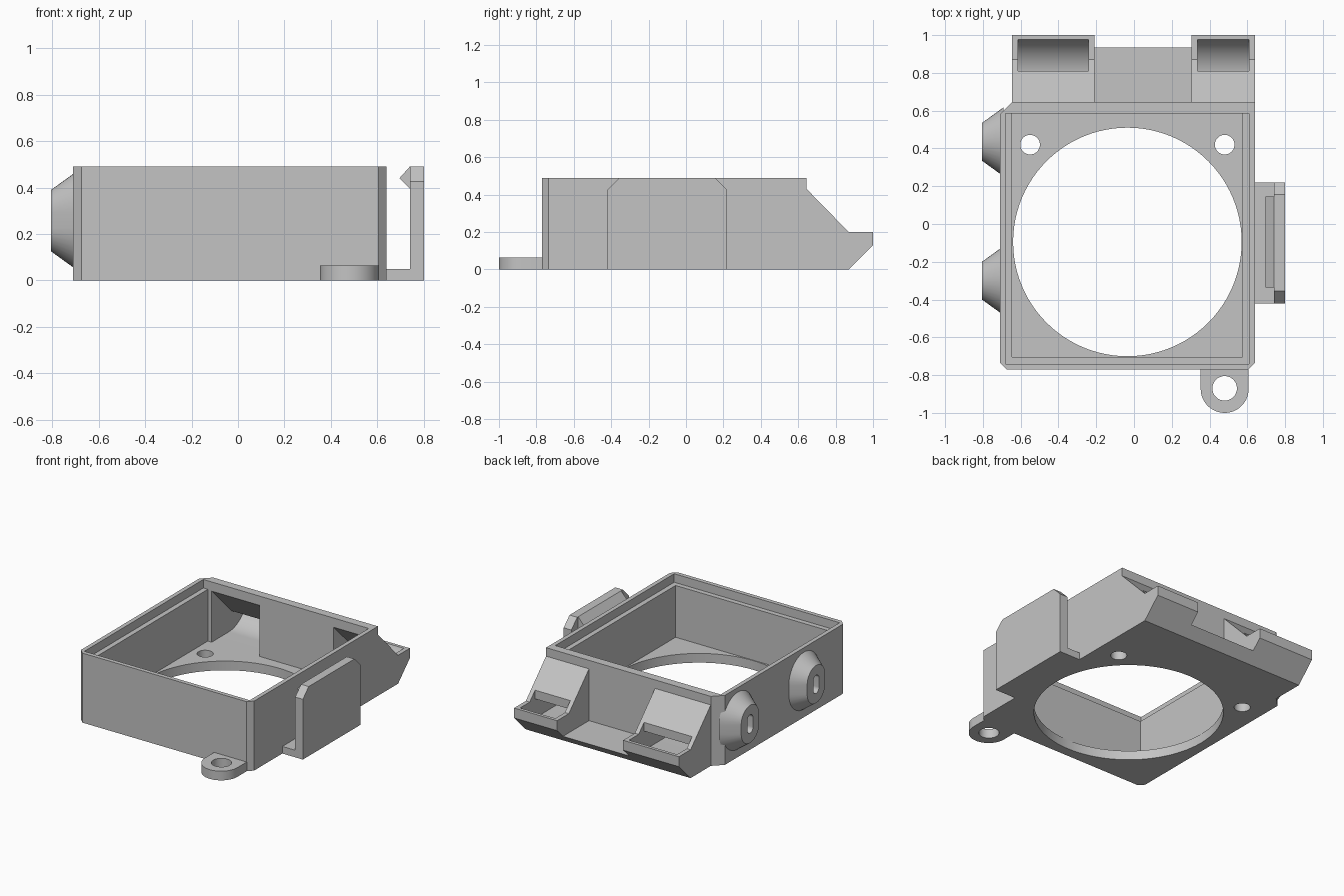
import bpy, bmesh, math
from mathutils import Matrix, Vector

cube = bpy.data.objects.get("Cube")
if cube:
    bpy.data.objects.remove(cube, do_unlink=True)

grey = bpy.data.materials.new("plain grey")
grey.use_nodes = True
COLOUR = (0.55, 0.55, 0.55, 1)
grey.diffuse_color = COLOUR
grey.node_tree.nodes["Principled BSDF"].inputs["Base Color"].default_value = COLOUR


def loft(name, start, end):
    """Solid between two matching loops of 3D points."""
    bm = bmesh.new()
    a = [bm.verts.new(p) for p in start]
    b = [bm.verts.new(p) for p in end]
    bm.faces.new(a)
    bm.faces.new(b)
    for i in range(len(a)):
        j = (i + 1) % len(a)
        bm.faces.new((a[i], a[j], b[j], b[i]))
    bmesh.ops.recalc_face_normals(bm, faces=bm.faces)
    mesh = bpy.data.meshes.new(name)
    bm.to_mesh(mesh)
    bm.free()
    mesh.materials.append(grey)
    obj = bpy.data.objects.new(name, mesh)
    bpy.context.collection.objects.link(obj)
    return obj


def along_z(name, pts, z0, z1):
    return loft(name, [(x, y, z0) for x, y in pts], [(x, y, z1) for x, y in pts])


def along_x(name, pts, x0, x1):
    return loft(name, [(x0, y, z) for y, z in pts], [(x1, y, z) for y, z in pts])


def along_y(name, pts, y0, y1):
    return loft(name, [(x, y0, z) for x, z in pts], [(x, y1, z) for x, z in pts])


def rect(x0, x1, y0, y1):
    return [(x0, y0), (x1, y0), (x1, y1), (x0, y1)]


def arc(cx, cy, r, a0=0, a1=360, n=48):
    """Points on an arc, leaving out the repeated point of a full circle."""
    count = n if a1 - a0 == 360 else n + 1
    angles = [math.radians(a0 + (a1 - a0) * i / n) for i in range(count)]
    return [(cx + r * math.cos(t), cy + r * math.sin(t)) for t in angles]


def combine(obj, others, operation):
    """Apply boolean operations and remove the helper solids."""
    bpy.context.view_layer.objects.active = obj
    for other in others:
        mod = obj.modifiers.new("cut", "BOOLEAN")
        mod.operation, mod.solver, mod.object = operation, "EXACT", other
        bpy.ops.object.modifier_apply(modifier=mod.name)
        bpy.data.objects.remove(other, do_unlink=True)


LEFT, RIGHT, FRONT, BACK, TOP = -0.71, 0.64, -0.77, 0.645, 0.49
FLOOR, CH = 0.065, 0.035
IN_BACK = 0.585

# Box with chamfered corners
body = along_z("box_frame", [
    (LEFT + CH, FRONT), (RIGHT - CH, FRONT), (RIGHT, FRONT + CH), (RIGHT, BACK),
    (LEFT + 0.065, BACK), (LEFT, BACK - 0.065), (LEFT, FRONT + CH)], 0, TOP)

# Rear ducts with a thin shelf between them
duct = [(0.5, 0), (0.87, 0), (1, 0.13), (1, 0.2), (0.87, 0.2), (BACK, 0.43), (0.5, 0.43)]
shelf = [(0.5, 0), (0.87, 0), (0.935, FLOOR), (0.5, FLOOR)]
combine(body, [
    along_x("left_duct", duct, 0.305, RIGHT),
    along_x("right_duct", duct, LEFT + 0.065, -0.21),
    along_x("shelf", shelf, -0.3, 0.4)], "UNION")

# Round-ended screw lug at the front
lug = [(0.607, FRONT + 0.05)] + arc(0.48, -0.873, 0.127, -180, 0, 24)[::-1] + [(0.353, FRONT + 0.05)]
combine(body, [along_z("lug", lug, 0, FLOOR)], "UNION")

# Cavity, lid recess, fan opening and screw holes
cuts = [
    along_z("cavity", rect(-0.645, 0.575, -0.705, IN_BACK), FLOOR, 0.6),
    along_z("recess", rect(-0.68, 0.61, -0.74, IN_BACK), 0.43, 0.6),
    along_z("fan_opening", arc(-0.035, -0.095, 0.605, n=96), -0.1, 0.2)]
for x, y, r in ((-0.55, 0.42, 0.052), (0.48, 0.42, 0.052), (0.48, -0.87, 0.065)):
    cuts.append(along_z("screw_hole", arc(x, y, r, n=32), -0.1, 0.2))

# Curved passages from the cavity up through the ducts
R = 0.22
curve = arc(0.99 - R * 0.98, FLOOR + R, R, -90, -12, 20)
passage = [(0.55, FLOOR)] + curve + [(0.99, 0.35), (0.81, 0.35), (0.81, 0.2), (IN_BACK, 0.425), (0.55, 0.425)]
for x0, x1 in ((-0.615, -0.24), (0.335, 0.61)):
    cuts.append(along_x("passage", passage, x0, x1))
combine(body, cuts, "DIFFERENCE")


# Two tapered oblong bosses on the right wall, each with a blind slot
def oblong(x, y, r):
    pts = arc(y, 0.29, r, 0, 180, 20) + arc(y, 0.225, r, 180, 360, 20)
    return [(x, py, pz) for py, pz in pts]


for name, y in (("rear_boss", 0.435), ("front_boss", -0.3)):
    boss = loft(name, oblong(LEFT + 0.02, y, 0.183), oblong(-0.805, y, 0.1))
    combine(boss, [loft("slot", oblong(-0.74, y, 0.032), oblong(-0.85, y, 0.032))], "DIFFERENCE")

# Spring clip on the left: foot, upright with clipped corners, hook
along_y("clip_foot", rect(RIGHT - 0.01, 0.76, 0, 0.05), -0.42, 0.22)
c = 0.065
along_x("clip_upright", [(-0.42, 0), (0.22, 0), (0.22, TOP - c), (0.22 - c, TOP),
                         (-0.42 + c, TOP), (-0.42, TOP - c)], 0.74, 0.8)
along_y("clip_hook", [(0.745, TOP), (0.74, TOP), (0.695, 0.44), (0.74, 0.395), (0.745, 0.395)], -0.335, 0.145)

# Smooth the round surfaces, keep edges sharp
for obj in bpy.context.scene.objects:
    obj.select_set(obj.type == "MESH")
bpy.ops.object.shade_smooth_by_angle(angle=math.radians(25))
